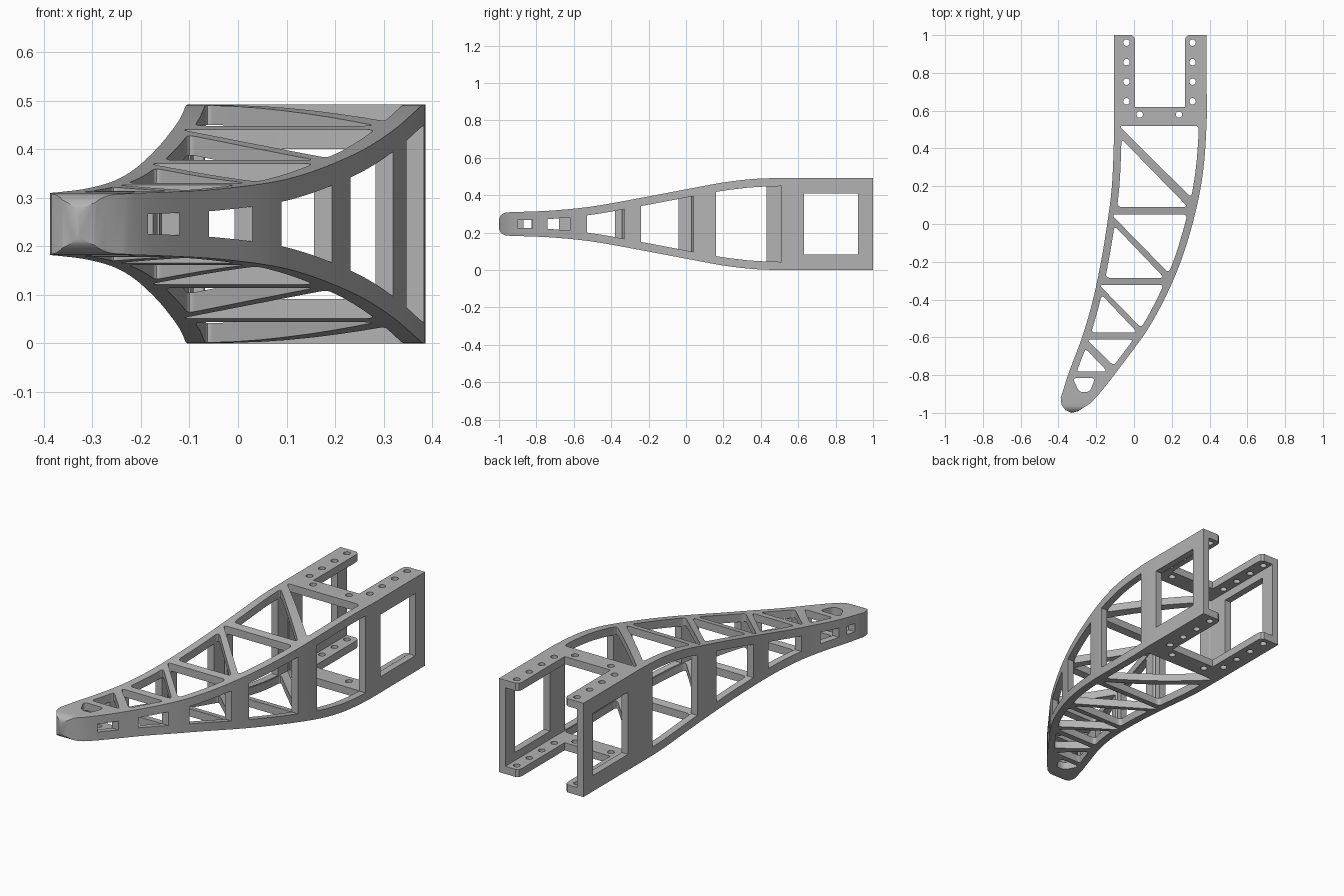
import bpy, bmesh, math
from mathutils import Vector

if "Cube" in bpy.data.objects:
    bpy.data.objects.remove(bpy.data.objects["Cube"])

MID_Z = 0.246
WALL = 0.037      # side wall thickness
FLANGE = 0.04     # top and bottom plate thickness


def smooth(points):
    """Cubic curve through (t, value) points, as a function of t."""
    n = len(points)
    slopes = []
    for i in range(n):
        a, b = points[max(i - 1, 0)], points[min(i + 1, n - 1)]
        slopes.append((b[1] - a[1]) / (b[0] - a[0]))

    def value(t):
        i = 0
        while i < n - 2 and t > points[i + 1][0]:
            i += 1
        (t0, v0), (t1, v1) = points[i], points[i + 1]
        d = t1 - t0
        s = (t - t0) / d
        return ((2*s**3 - 3*s**2 + 1) * v0 + (s**3 - 2*s**2 + s) * d * slopes[i]
                + (3*s**2 - 2*s**3) * v1 + (s**3 - s**2) * d * slopes[i + 1])
    return value


# Side edges and half height, all along y
left_x = smooth([(-1, -.42), (-.92, -.388), (-.8, -.35), (-.6, -.275), (-.4, -.217),
                 (-.2, -.175), (0, -.142), (.2, -.117), (.5, -.105), (.6, -.105), (1.2, -.105)])
right_x = smooth([(-1, -.28), (-.9, -.185), (-.74, -.06), (-.53, .09), (-.24, .232),
                  (.04, .32), (.28, .366), (.55, .385), (.7, .385), (1.2, .385)])
half_z = smooth([(-1, .062), (-.85, .066), (-.7, .073), (-.5, .094), (-.24, .14),
                 (.04, .193), (.2, .222), (.35, .24), (.5, .246), (.6, .246), (1.2, .246)])


def steps(a, b, n):
    return [a + (b - a) * i / n for i in range(n + 1)]


def prism(bm, pts, lo, hi, axis):
    """Extrude an (x, y) outline along z, or a (y, z) outline along x."""
    place = (lambda p, h: (p[0], p[1], h)) if axis == "z" else (lambda p, h: (h, p[0], p[1]))
    low = [bm.verts.new(place(p, lo)) for p in pts]
    high = [bm.verts.new(place(p, hi)) for p in pts]
    bm.faces.new(low)
    bm.faces.new(high)
    for i in range(len(pts)):
        j = (i + 1) % len(pts)
        bm.faces.new((low[i], low[j], high[j], high[i]))


def rounded(pts, cut=0.024, segs=6):
    """Round every corner of an outline."""
    out = []
    vs = [Vector(p) for p in pts]
    for i, p in enumerate(vs):
        ends = []
        for q in (vs[i - 1], vs[(i + 1) % len(vs)]):
            d = q - p
            ends.append(p + d.normalized() * min(cut, d.length * 0.4))
        for s in steps(0, 1, segs):
            out.append(ends[0] * (1 - s)**2 + p * 2 * s * (1 - s) + ends[1] * s * s)
    return out


def make(name, bm):
    bmesh.ops.recalc_face_normals(bm, faces=bm.faces)
    mesh = bpy.data.meshes.new(name)
    bm.to_mesh(mesh)
    bm.free()
    obj = bpy.data.objects.new(name, mesh)
    bpy.context.collection.objects.link(obj)
    return obj


def boolean(obj, tool, operation="DIFFERENCE"):
    tool.hide_render = True
    mod = obj.modifiers.new("cut", "BOOLEAN")
    mod.operation, mod.solver, mod.object = operation, "EXACT", tool
    deps = bpy.context.evaluated_depsgraph_get()
    deps.update()
    mesh = bpy.data.meshes.new_from_object(obj.evaluated_get(deps))
    obj.modifiers.clear()
    obj.data = mesh
    bpy.data.objects.remove(tool)


# Solid arm: plan outline crossed with the side outline
tip = [(-.27, -.974), (-.295, -.991), (-.33, -1), (-.362, -.986), (-.384, -.957)]
plan = [(left_x(y), y) for y in steps(-.92, 1, 40)]
plan += [(right_x(y), y) for y in steps(1, -.95, 40)] + tip
bm = bmesh.new()
prism(bm, plan, -0.2, 0.7, "z")
arm = make("truss_arm", bm)

R = 0.045
nose = [(-1 + R * (1 - math.sin(a)), half_z(-1) - R + R * math.cos(a))
        for a in steps(math.pi / 2, 0, 8)]
upper = nose + [(y, half_z(y)) for y in steps(-.93, 1.1, 40)]
side = [(y, MID_Z + z) for y, z in upper] + [(y, MID_Z - z) for y, z in reversed(upper)]
bm = bmesh.new()
prism(bm, side, -0.8, 0.8, "x")
boolean(arm, make("side_outline", bm), "INTERSECT")

# Hollow inside, open at the fork end
bm = bmesh.new()
rings = []
for y in steps(-.9, 1.1, 40):
    x0, x1, h = left_x(y) + WALL, right_x(y) - WALL, half_z(y) - FLANGE
    rings.append([bm.verts.new((x, y, MID_Z + z))
                  for x, z in ((x0, -h), (x1, -h), (x1, h), (x0, h))])
bm.faces.new(rings[0])
bm.faces.new(rings[-1])
for a, b in zip(rings, rings[1:]):
    for i in range(4):
        j = (i + 1) % 4
        bm.faces.new((a[i], a[j], b[j], b[i]))
boolean(arm, make("cavity", bm))

# Truss pockets through the top and bottom plates, and the fork gap
# panel: bar edge above, left corner x, right corner y; left top y, bar edge below, right corner x
panels = [(.52, -.08, .14, .45, .09, .285),
          (.05, -.12, -.26, -.01, -.285, .16),
          (-.322, -.185, -.55, -.375, -.575, .018),
          (-.612, -.25, -.75, -.66, -.782, -.14)]
EDGE = 0.04
bm = bmesh.new()
for top, near_x, low, high, bottom, far_x in panels:
    right_side = [(right_x(y) - EDGE, y) for y in steps(top, low, 4)]
    left_side = [(left_x(y) + EDGE, y) for y in steps(high, bottom, 4)]
    prism(bm, rounded([(near_x, top)] + right_side), -0.2, 0.7, "z")
    prism(bm, rounded(left_side + [(far_x, bottom)]), -0.2, 0.7, "z")
prism(bm, rounded([(-.325, -.815), (-.205, -.815), (-.235, -.89), (-.29, -.89)]), -0.2, 0.7, "z")
gap = [(.005, .62), (.005, .975), (0, .99), (-.015, 1.001), (-.015, 1.1)]
prism(bm, gap + [(.275 - x, y) for x, y in reversed(gap)], -0.2, 0.7, "z")
boolean(arm, make("pockets", bm))

# Windows in the side walls
right_windows = [(.16, .51), (-.24, .04), (-.53, -.33), (-.74, -.62), (-.9, -.82)]
left_windows = [(.09, .43), (-.285, -.04), (-.575, -.38), (-.78, -.68), (-.87, -.825)]


def window(bm, y0, y1, margin, is_right):
    ys = steps(y0, y1, 6)
    pts = [(y, MID_Z + half_z(y) - margin) for y in ys]
    pts += [(y, MID_Z - half_z(y) + margin) for y in reversed(ys)]
    y = (y0 + y1) / 2
    middle = (left_x(y) + right_x(y)) / 2
    lo, hi = (middle + 0.01, 0.8) if is_right else (-0.8, middle - 0.01)
    prism(bm, pts, lo, hi, "x")


bm = bmesh.new()
for spans, is_right in ((right_windows, True), (left_windows, False)):
    for y0, y1 in spans:
        window(bm, y0, y1, 0.044, is_right)
    window(bm, .63, .92, 0.083, is_right)
boolean(arm, make("windows", bm))

# Bolt holes in the fork flanges and the cross plate
holes = [(x, y) for x in (-.04, .31) for y in (.65, .753, .857, .96)] + [(.03, .58), (.238, .58)]
bm = bmesh.new()
for x, y in holes:
    prism(bm, [(x + .017 * math.cos(a), y + .017 * math.sin(a))
               for a in steps(0, 2 * math.pi, 20)[:-1]], -0.2, 0.7, "z")
boolean(arm, make("bolt_holes", bm))

# Plain grey metal
metal = bpy.data.materials.new("grey_metal")
metal.use_nodes = True
colour = (0.45, 0.45, 0.45, 1)
metal.diffuse_color = colour
metal.node_tree.nodes["Principled BSDF"].inputs["Base Color"].default_value = colour
arm.data.materials.clear()
arm.data.materials.append(metal)

bpy.ops.object.select_all(action="DESELECT")
arm.select_set(True)
bpy.context.view_layer.objects.active = arm
bpy.ops.object.shade_smooth_by_angle(angle=math.radians(30))
